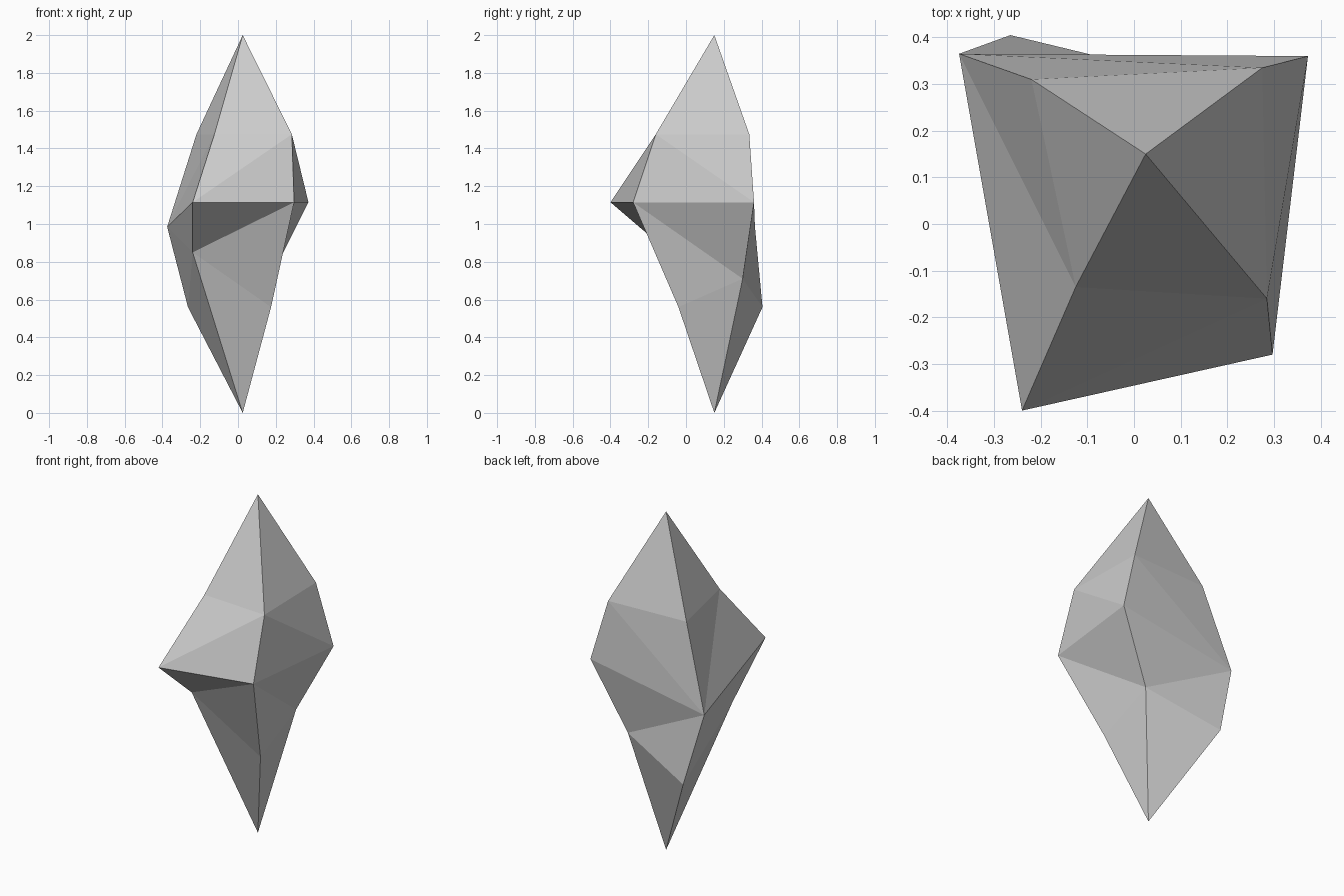
import bpy, bmesh

if "Cube" in bpy.data.objects:
    bpy.data.objects.remove(bpy.data.objects["Cube"])

# Four-sided crystal: three irregular rings (front-left, front-right, back-right, back-left)
upper = [(-.125, -.135, 1.475), (.285, -.16, 1.475), (.275, .335, 1.475), (-.22, .31, 1.475)]
middle = [(-.24, -.40, 1.115), (.297, -.28, 1.115), (.373, .36, 1.115), (-.375, .365, .985)]
lower = [(-.24, -.09, .85), (.175, -.04, .56), (.17, .30, .71), (-.265, .405, .56)]

bm = bmesh.new()
tip, foot = (bm.verts.new((.025, .15, z)) for z in (2, 0))
U, M, L = ([bm.verts.new(p) for p in ring] for ring in (upper, middle, lower))


def split_quad(a, b, c, d, cut_ac):
    """Two triangles, divided along a-c or b-d."""
    tris = ((a, b, c), (a, c, d)) if cut_ac else ((b, c, d), (b, d, a))
    for t in tris:
        bm.faces.new(t)


# Sides and points, with the fold direction given per side
upper_cut = (True, False, True, False)
lower_cut = (False, True, False, True)
for i in range(4):
    j = (i + 1) % 4
    bm.faces.new((tip, U[i], U[j]))
    bm.faces.new((foot, L[j], L[i]))
    # upper folds: U1-M0, U1-M2, U2-M3, U0-M3
    split_quad(M[i], M[j], U[j], U[i], (True, False, False, True)[i])
    # lower folds: L0-M1, L2-M1, L2-M3, L0-M3
    split_quad(L[i], L[j], M[j], M[i], (True, False, True, False)[i])

bmesh.ops.recalc_face_normals(bm, faces=bm.faces)
mesh = bpy.data.meshes.new("crystal")
bm.to_mesh(mesh)
bm.free()
crystal = bpy.data.objects.new("crystal", mesh)
bpy.context.collection.objects.link(crystal)
